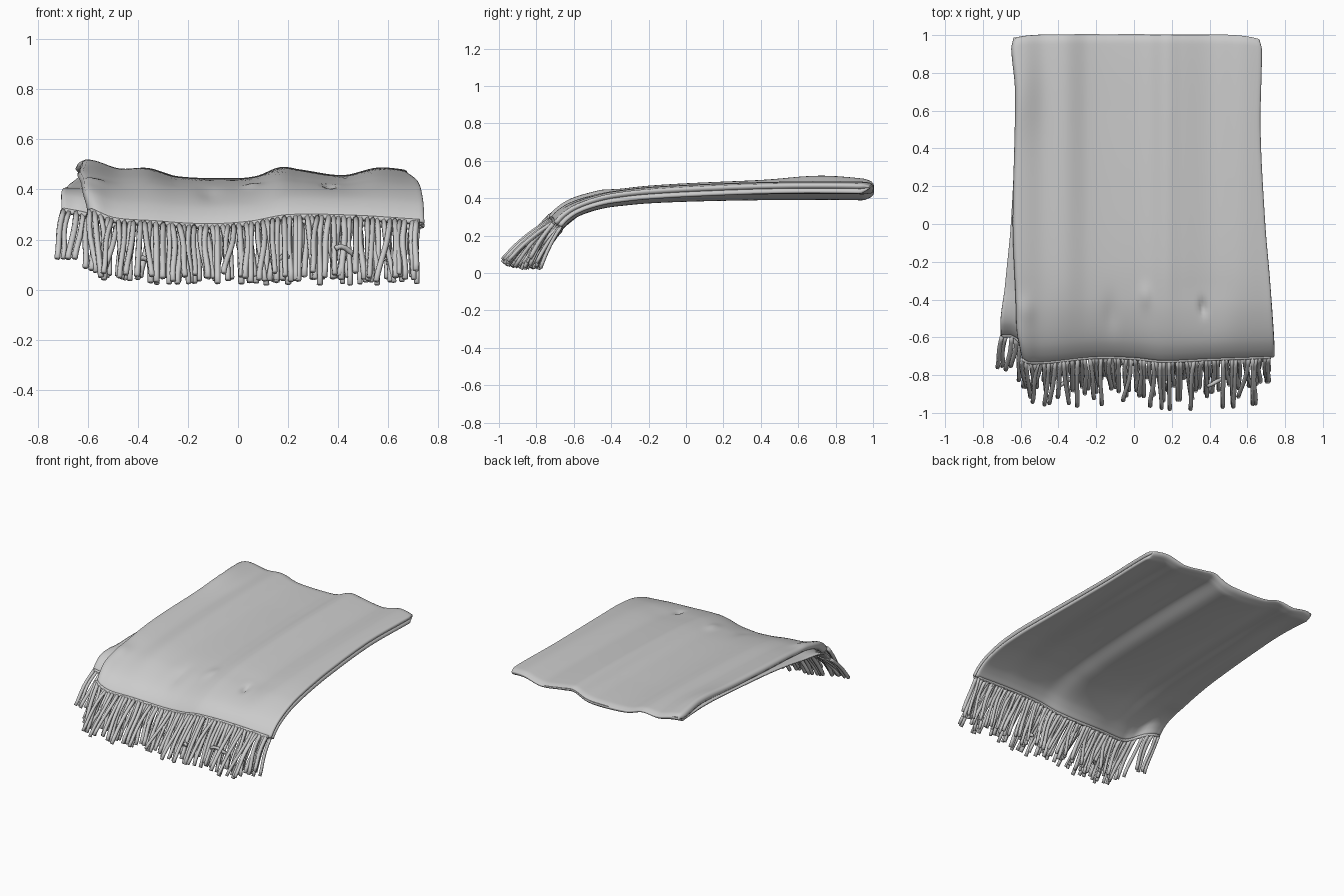
import bpy, bmesh, math, random
from mathutils import Vector

if "Cube" in bpy.data.objects:
    bpy.data.objects.remove(bpy.data.objects["Cube"])
random.seed(7)


def smooth(table, x):
    """Catmull-style interpolation through (x, value) pairs."""
    if x <= table[0][0]:
        return table[0][1]
    if x >= table[-1][0]:
        return table[-1][1]
    for i in range(len(table) - 1):
        (x1, v1), (x2, v2) = table[i], table[i + 1]
        if x <= x2:
            x0, v0 = table[max(i - 1, 0)]
            x3, v3 = table[min(i + 2, len(table) - 1)]
            h = x2 - x1
            f = (x - x1) / h
            m1, m2 = (v2 - v0) / (x2 - x0) * h, (v3 - v1) / (x3 - x1) * h
            return ((2*f**3 - 3*f**2 + 1) * v1 + (f**3 - 2*f**2 + f) * m1
                    + (3*f**2 - 2*f**3) * v2 + (f**3 - f**2) * m2)


def bump(x, c, w):
    return math.exp(-((x - c) / w) ** 2)


# Length profile (y, z), turned into a curve by arc length
PATH = [(1, .45), (.96, .46), (.6, .462), (.2, .455), (-.2, .438), (-.4, .415),
        (-.52, .385), (-.62, .345), (-.68, .303), (-.715, .265)]
ARC = [0]
for a, b in zip(PATH, PATH[1:]):
    ARC.append(ARC[-1] + math.dist(a, b))
PY = [(s, p[0]) for s, p in zip(ARC, PATH)]
PZ = [(s, p[1]) for s, p in zip(ARC, PATH)]
END = ARC[-1]

# Outline and ripple tables
LEFT = [(-.72, -.595), (-.62, -.615), (-.4, -.622), (0, -.637), (.7, -.625), (.93, -.645), (1, -.635)]
LEFT2 = [(-.72, -.705), (-.58, -.705), (-.3, -.68), (0, -.652), (.5, -.63), (1, -.635)]
RIGHT = [(-.72, .74), (-.6, .735), (-.3, .715), (0, .69), (.5, .665), (.93, .672), (1, .66)]
WAVE = [(-.65, .035), (-.58, .03), (-.48, .01), (-.36, .018), (-.24, -.015), (0, -.022),
        (.08, -.012), (.17, .022), (.25, .012), (.42, -.01), (.56, .02), (.7, .008)]
HEM_Z = [(-.7, .07), (-.6, .05), (-.5, .012), (-.3, -.003), (-.1, -.01), (.05, 0), (.2, .022),
         (.4, .025), (.6, .012), (.74, .004)]
HEM_Y = [(-.62, .02), (-.55, -.018), (-.2, .01), (0, .005), (.15, -.01), (.4, 0), (.74, .012)]


def frame(s):
    y, z = smooth(PY, s), smooth(PZ, s)
    e = .004
    d = Vector((0, smooth(PY, s + e) - smooth(PY, s - e), smooth(PZ, s + e) - smooth(PZ, s - e)))
    d.normalize()
    return y, z, Vector((0, d.z, -d.y))


def surface(x, s, depth):
    """Point on the blanket: depth 0 is the top layer, 1 the bottom layer."""
    y, z, n = frame(s)
    front = max(0, min(1, (-.3 - y) / .42))
    front = front * front * (3 - 2 * front)
    ripple = smooth(WAVE, x) * (1 - .85 * front) * (.65 + .35 * max(0, min(1, y + .4)))
    gap = .045
    if y > .94:
        gap *= math.sqrt(max(0, 1 - ((y - .94) / .06) ** 2))
    gap *= .75 + .25 * math.cos(x * 9) * (1 - front)
    p = Vector((x, y + smooth(HEM_Y, x) * front, z + ripple + smooth(HEM_Z, x) * front))
    if y > .9:
        p.y -= .025 * (abs(x) / .66) ** 8 * (y - .9) / .1
    # raised back left corner, small dents and puckers
    p.z += .02 * bump(x, -.6, .12) * bump(y, .72, .22) * (1 - .5 * depth)
    if depth < .5:
        p.z -= .022 * bump(x, .365, .018) * bump(y, -.44, .04)
        p.z += .012 * bump(x, .06, .03) * bump(y, -.38, .06)
        p.z -= .010 * bump(x, -.12, .04) * bump(y, -.48, .1)
        p.z += .008 * bump(x, -.57, .04) * bump(y, -.45, .06)
    p -= n * gap * depth
    # lower layer stops a little short, mostly at the left corner
    p.y += depth * front * (.01 + .07 * max(0, min(1, (-.5 - x) / .15)))
    return p


def make_object(name, bm):
    bmesh.ops.recalc_face_normals(bm, faces=bm.faces)
    for f in bm.faces:
        f.smooth = True
    me = bpy.data.meshes.new(name)
    bm.to_mesh(me)
    bm.free()
    ob = bpy.data.objects.new(name, me)
    bpy.context.collection.objects.link(ob)
    return ob


def cross_section(s):
    y = smooth(PY, s)
    l, l2, r = smooth(LEFT, y), smooth(LEFT2, y), smooth(RIGHT, y)
    pts = [surface(l + .012, s, .75), surface(l, s, .4), surface(l + .008, s, .1)]
    n, rad = 80, .018
    pts += [surface(l + .02 + (r - rad - l - .02) * i / n, s, 0) for i in range(n + 1)]
    # right side: two stacked folds with a pinch between them
    for i in range(1, 16):
        a = math.pi * i / 16
        out = rad * math.sqrt(abs(math.sin(2 * a))) if i != 8 else -.003
        pts.append(surface(r - rad + out, s, (1 - math.cos(a)) / 2))
    pts += [surface(r - rad + (l2 - r + rad) * i / n, s, 1) for i in range(n + 1)]
    return pts


# Folded blanket cloth
bm = bmesh.new()
rows = []
M = 90
for j in range(M + 1):
    f = j / M
    s = END * (f * f / .16 if f < .08 else .04 + (f - .08) * .96 / .92)
    rows.append([bm.verts.new(p) for p in cross_section(s)])
for a, b in zip(rows, rows[1:]):
    for i in range(len(a) - 1):
        bm.faces.new((a[i], a[i + 1], b[i + 1], b[i]))
bmesh.ops.remove_doubles(bm, verts=rows[0], dist=.004)
cloth = make_object("blanket_cloth", bm)
sol = cloth.modifiers.new("thickness", 'SOLIDIFY')
sol.thickness, sol.offset = .01, 0


def tube(bm, pts, radius, sides=6):
    rings = []
    for i, p in enumerate(pts):
        d = (pts[min(i + 1, len(pts) - 1)] - pts[max(i - 1, 0)]).normalized()
        u = d.cross(Vector((.13, 1, .2))).normalized()
        w = d.cross(u)
        rings.append([bm.verts.new(p + radius * (u * math.cos(k * math.tau / sides)
                     + w * math.sin(k * math.tau / sides))) for k in range(sides)])
    for a, b in zip(rings, rings[1:]):
        for k in range(sides):
            bm.faces.new((a[k], a[(k + 1) % sides], b[(k + 1) % sides], b[k]))
    bm.faces.new(rings[0])
    bm.faces.new(rings[-1])


# Rolled hems along the front edges of both layers
bm = bmesh.new()
for x0, depth in ((-.59, 0), (-.70, 1)):
    tube(bm, [surface(x0 + (.725 - x0) * i / 60, END, depth) for i in range(61)], .011, 8)
make_object("front_hem", bm)


# Fringe strands hanging from each layer
def fringe(name, x0, x1, count, depth, reach):
    bm = bmesh.new()
    for i in range(count):
        x = x0 + (x1 - x0) * (i + random.uniform(-.25, .25)) / (count - 1)
        x = max(-.7, min(.72, x))
        root = surface(x, END, depth)
        corner = x < -.6
        out = random.uniform(*reach)
        tip = random.uniform(.018, .055) + .25 * max(0, out - .17)
        if x < -.4:
            tip += .15 * (-.4 - x)
        side = random.gauss(0, .015)
        if corner:
            out, side, tip = random.uniform(.14, .2), -.03, .125
        elif random.random() < .15:
            side *= 3
        side = max(-.05, min(.05, side))
        if x > .66:
            side = -abs(side) * .4
            out = min(out, .13)
        drop = root.z - tip
        wob = random.uniform(-.008, .008)
        pts = []
        for k in range(8):
            t = k / 7
            pts.append(root + Vector((side * t + wob * math.sin(t * 5),
                       -out * (t + .08 * math.sin(t * math.pi)), -drop * t)))
        tube(bm, pts, random.uniform(.0105, .013))
    make_object(name, bm)


fringe("upper_fringe", -.59, .715, 60, 0, (.13, .27))
fringe("lower_fringe", -.695, .715, 56, 1, (.10, .22))

# A few stray strands lying sideways over the fringe
bm = bmesh.new()
for x, z, dx in ((.39, .165, .09), (-.4, .12, .08), (.2, .13, -.05)):
    tube(bm, [Vector((x + dx * k / 5, -.86 + .01 * k, z + .012 * math.sin(k) - .004 * k))
              for k in range(6)], .011)
make_object("stray_strands", bm)
